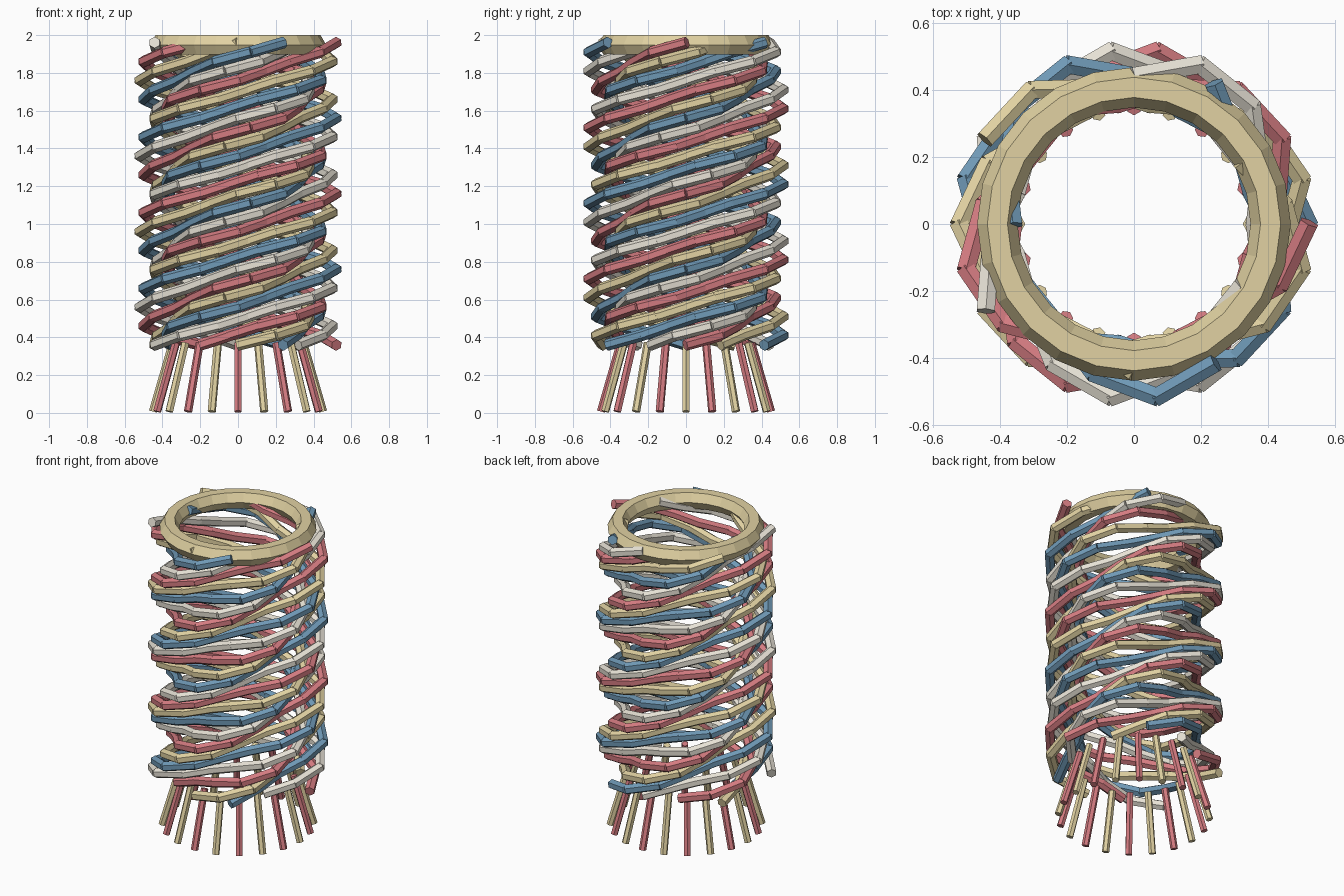
import bpy, bmesh
from math import sin, cos, pi, radians
from mathutils import Vector, Matrix

if "Cube" in bpy.data.objects:
    bpy.data.objects.remove(bpy.data.objects["Cube"])


def material(name, rgb):
    m = bpy.data.materials.new(name)
    m.diffuse_color = (*rgb, 1)
    m.use_nodes = True
    m.node_tree.nodes["Principled BSDF"].inputs["Base Color"].default_value = m.diffuse_color
    return m


RED = material("red", (0.66, 0.20, 0.22))
YELLOW = material("yellow", (0.75, 0.64, 0.36))
BLUE = material("blue", (0.16, 0.32, 0.47))
CREAM = material("cream", (0.80, 0.76, 0.67))


def add_rod(bm, a, b, radius, sides=6, extra=0.0):
    """Closed low-poly rod from a to b."""
    d = b - a
    rot = d.to_track_quat('Z', 'Y').to_matrix().to_4x4()
    bmesh.ops.create_cone(bm, cap_ends=True, segments=sides,
                          radius1=radius, radius2=radius,
                          depth=d.length + extra,
                          matrix=Matrix.Translation((a + b) / 2) @ rot)


def make_object(name, bm, mat):
    me = bpy.data.meshes.new(name)
    bm.to_mesh(me)
    bm.free()
    me.materials.append(mat)
    ob = bpy.data.objects.new(name, me)
    bpy.context.collection.objects.link(ob)
    return ob


# Woven sleeve: twelve helical strands that weave in and out
STRANDS, TURNS, STEPS = 12, 2, 32
Z0, Z1 = 0.36, 1.96
for i in range(STRANDS):
    pts = []
    for s in range(STEPS + 1):
        t = s / STEPS
        a = 2 * pi * (i / STRANDS + TURNS * t)
        r = 0.44 + 0.08 * cos(3 * a + i * pi / 3)
        pts.append(Vector((r * cos(a), r * sin(a), Z0 + (Z1 - Z0) * t)))
    bm = bmesh.new()
    for p, q in zip(pts, pts[1:]):
        add_rod(bm, p, q, 0.031, extra=0.01)
    make_object(f"strand_{i + 1}", bm, (RED, YELLOW, BLUE, CREAM)[i % 4])

# Flared fringe at the bottom
for j in range(20):
    a = radians(18 * j)
    d = Vector((cos(a), sin(a), 0))
    bm = bmesh.new()
    add_rod(bm, d * 0.45 + Vector((0, 0, 0.007)),
            d * 0.345 + Vector((0, 0, 0.37)), 0.022)
    make_object(f"fringe_{j + 1}", bm, RED if j % 2 else YELLOW)

# Top rim ring with a hexagonal section
bpy.ops.mesh.primitive_torus_add(major_segments=24, minor_segments=6,
                                 major_radius=0.407, minor_radius=0.06,
                                 location=(0, 0, 1.948))
rim = bpy.context.object
rim.name = "top_rim"
rim.data.materials.append(YELLOW)
